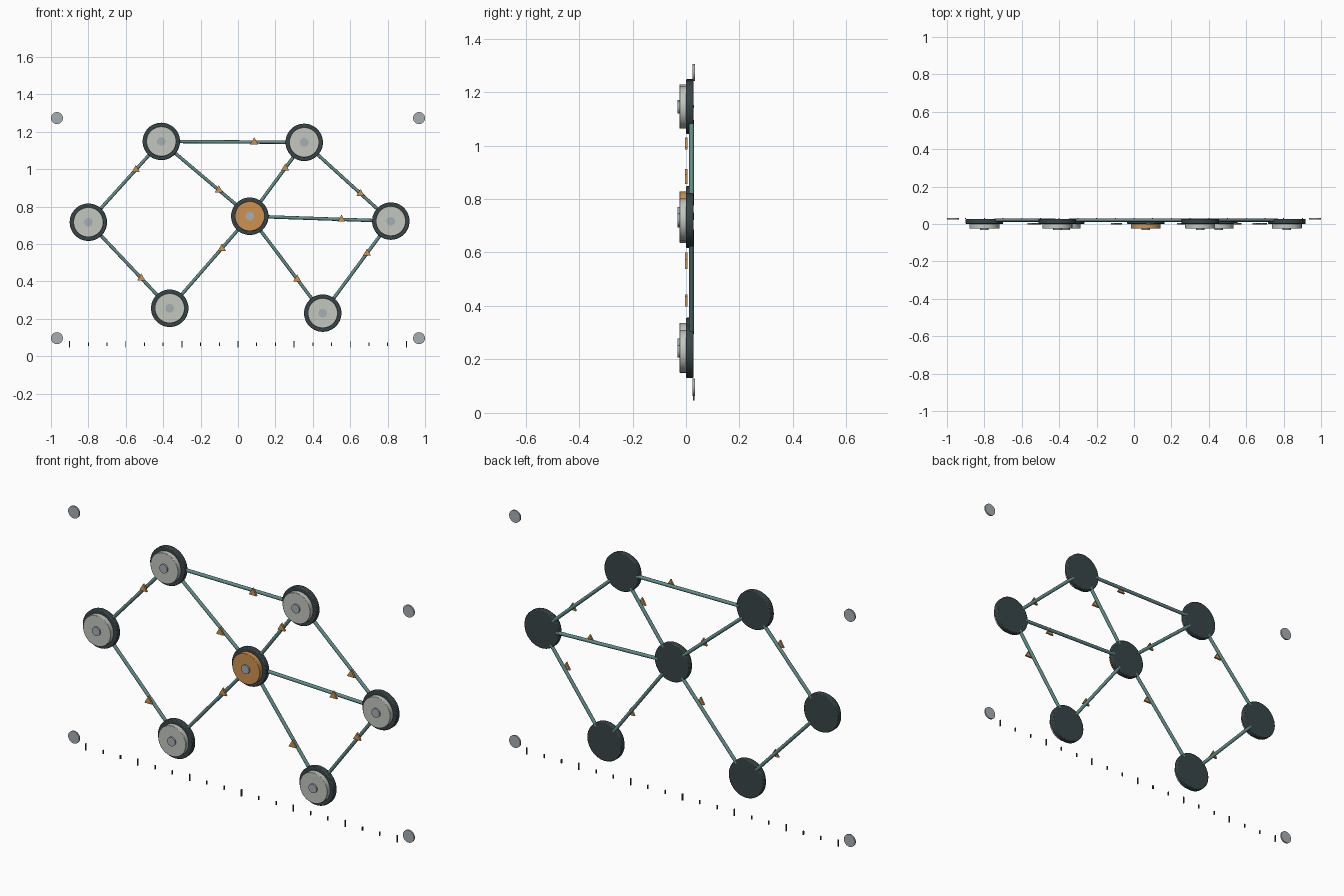
import bpy, math
from mathutils import Vector

if "Cube" in bpy.data.objects:
    bpy.data.objects.remove(bpy.data.objects["Cube"])


def mat(name, rgb):
    m = bpy.data.materials.new(name)
    m.diffuse_color = (*rgb, 1)
    m.use_nodes = True
    m.node_tree.nodes["Principled BSDF"].inputs["Base Color"].default_value = m.diffuse_color
    return m


DARK = mat("dark_slate", (0.04, 0.06, 0.065))
TEAL = mat("teal", (0.12, 0.27, 0.26))
PALE = mat("pale_grey", (0.54, 0.57, 0.52))
ORANGE = mat("orange", (0.62, 0.29, 0.08))
STEEL = mat("steel", (0.38, 0.43, 0.45))


def finish(name, material, bevel=0.0, smooth=True):
    ob = bpy.context.object
    ob.name = name
    ob.data.materials.append(material)
    if smooth:
        bpy.ops.object.shade_smooth_by_angle(angle=math.radians(35))
    if bevel:
        b = ob.modifiers.new("edge", "BEVEL")
        b.width, b.segments = bevel, 2
        b.limit_method = "ANGLE"
    return ob


def disc(name, x, z, y0, y1, r, material, sides=48, bevel=0.0):
    # round plate facing the front, from y0 to y1
    bpy.ops.mesh.primitive_cylinder_add(
        vertices=sides, radius=r, depth=y1 - y0,
        location=(x, (y0 + y1) / 2, z), rotation=(math.pi / 2, 0, 0))
    return finish(name, material, bevel)


nodes = {
    "left": (-0.80, 0.716), "upper_left": (-0.41, 1.148),
    "upper_right": (0.354, 1.143), "centre": (0.063, 0.748),
    "right": (0.817, 0.722), "lower_left": (-0.365, 0.256),
    "lower_right": (0.453, 0.23),
}
links = [
    ("left", "upper_left"), ("left", "lower_left"),
    ("upper_left", "upper_right"), ("upper_left", "centre"),
    ("lower_left", "centre"), ("centre", "upper_right"),
    ("centre", "right"), ("centre", "lower_right"),
    ("upper_right", "right"), ("lower_right", "right"),
]

# node discs: dark backing, coloured face, small hub
for n, (x, z) in nodes.items():
    disc("node_base_" + n, x, z, 0.0, 0.028, 0.1, DARK, bevel=0.004)
    disc("node_face_" + n, x, z, -0.024, 0.002, 0.08,
         ORANGE if n == "centre" else PALE, bevel=0.002)
    disc("node_hub_" + n, x, z, -0.032, -0.022, 0.023, STEEL, sides=32)

# connecting rods with triangular direction markers
for a, b in links:
    pa = Vector((nodes[a][0], 0.021, nodes[a][1]))
    pb = Vector((nodes[b][0], 0.021, nodes[b][1]))
    d = pb - pa
    bpy.ops.mesh.primitive_cylinder_add(
        vertices=12, radius=0.009, depth=d.length - 0.17, location=(pa + pb) / 2)
    rod = finish(f"rod_{a}_to_{b}", TEAL)
    rod.rotation_euler = d.to_track_quat("Z", "Y").to_euler()
    rod.scale = (1, 1, 1)

    p = pa + d * 0.65
    bpy.ops.mesh.primitive_cylinder_add(
        vertices=3, radius=0.025, depth=0.01, location=(p.x, 0.001, p.z))
    marker = finish(f"marker_{a}_to_{b}", ORANGE, smooth=False)
    # turn the prism to face the front with one corner upward
    top = max(marker.data.vertices, key=lambda v: v.co.y)
    turn = math.pi / 2 if top.co.y > 0.024 else -math.pi / 2
    marker.rotation_euler = (turn, 0, 0)

# corner pegs
for sx in (-1, 1):
    for z in (0.096, 1.273):
        disc("corner_peg", sx * 0.968, z, 0.025, 0.033, 0.032, STEEL, sides=32)

# scale ticks along the bottom, every third one longer
for i in range(19):
    h = 0.036 if i % 3 == 0 else 0.02
    bpy.ops.mesh.primitive_cube_add(size=1, location=(-0.9 + 0.1 * i, 0.029, 0.064))
    tick = finish("scale_tick", DARK, smooth=False)
    tick.scale = (0.005, 0.006, h)
